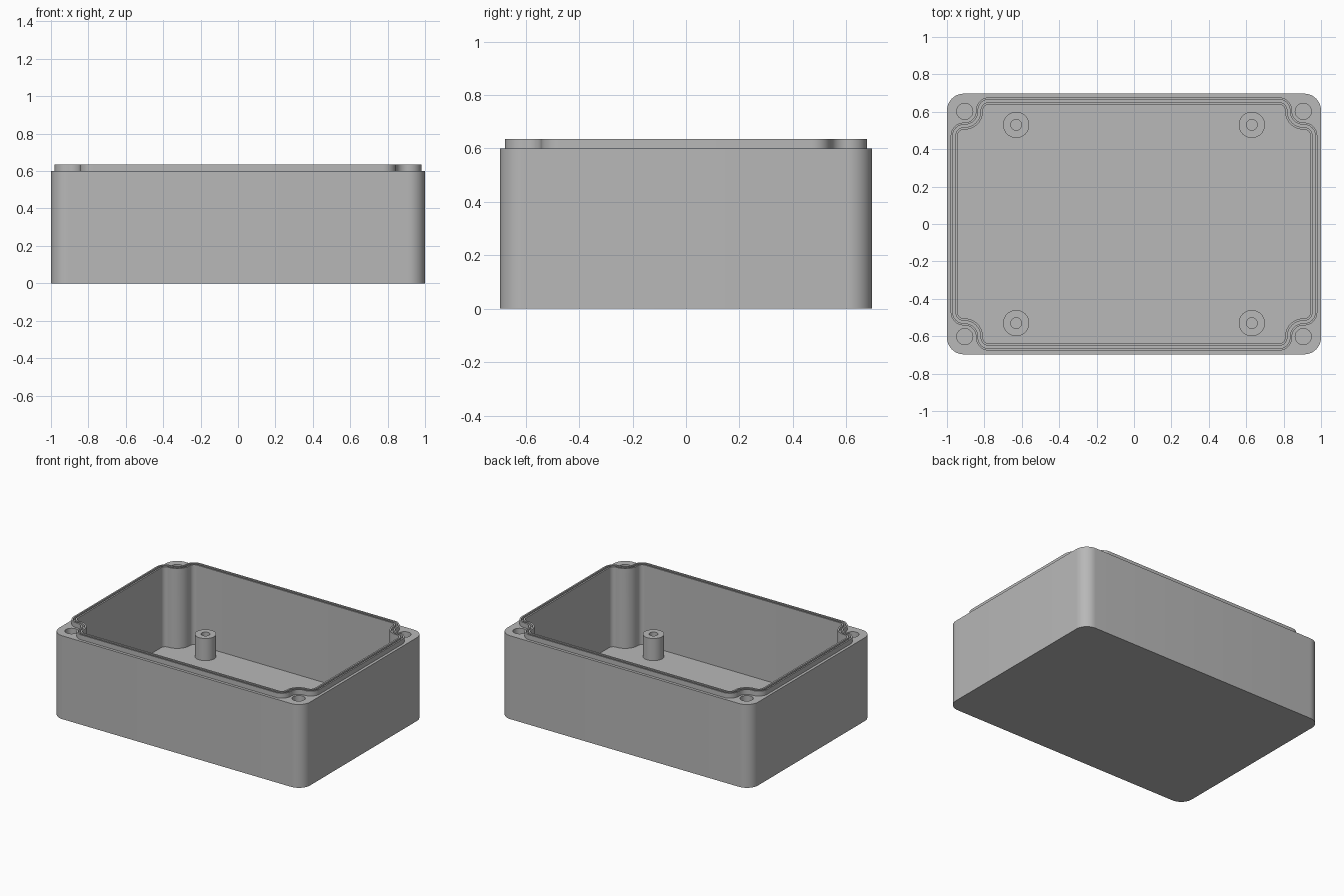
import bpy, bmesh
from math import sin, cos, radians, tau

if "Cube" in bpy.data.objects:
    bpy.data.objects.remove(bpy.data.objects["Cube"], do_unlink=True)

# Main dimensions
HX, HY, BODY_H, LIP_H = 1.0, 0.697, 0.6, 0.635
CORNER_R, FLOOR = 0.09, 0.06
LIP_X, LIP_Y, LIP_R = 0.98, 0.677, 0.07
SCREW_X, SCREW_Y, SCREW_R, NOTCH_R = 0.905, 0.602, 0.043, 0.06
WALL = 0.037

grey = bpy.data.materials.new("box grey")
grey.use_nodes = True
colour = (0.48, 0.48, 0.48, 1)
grey.diffuse_color = colour
grey.node_tree.nodes["Principled BSDF"].inputs["Base Color"].default_value = colour


def arc(cx, cy, r, start, end, steps=10):
    angles = [radians(start + (end - start) * i / steps) for i in range(steps + 1)]
    return [(cx + r * cos(a), cy + r * sin(a)) for a in angles]


def four_way(quarter):
    """Mirror one corner into a closed outline."""
    points = []
    for sx, sy in ((1, 1), (-1, 1), (-1, -1), (1, -1)):
        part = quarter if sx * sy > 0 else quarter[::-1]
        points += [(sx * x, sy * y) for x, y in part]
    return points


def rounded_outline():
    return four_way(arc(HX - CORNER_R, HY - CORNER_R, CORNER_R, 0, 90))


def notched_outline(inset):
    """Rectangle that bends inward around the corner screws."""
    r = LIP_R - inset
    quarter = arc(LIP_X - LIP_R, SCREW_Y - NOTCH_R - LIP_R, r, 0, 90)
    quarter += arc(SCREW_X, SCREW_Y, NOTCH_R + inset, 270, 180)
    quarter += arc(SCREW_X - NOTCH_R - LIP_R, LIP_Y - LIP_R, r, 0, 90)
    return four_way(quarter)


def circle(cx, cy, r, steps=40):
    return [(cx + r * cos(tau * i / steps), cy + r * sin(tau * i / steps))
            for i in range(steps)]


def loft(bm, rings, loop=False):
    """Bridge (outline, height) rings; cap both ends unless looped."""
    rows = [[bm.verts.new((x, y, z)) for x, y in outline] for outline, z in rings]
    pairs = list(zip(rows, rows[1:]))
    if loop:
        pairs.append((rows[-1], rows[0]))
    else:
        bm.faces.new(rows[0][::-1])
        bm.faces.new(rows[-1])
    for low, high in pairs:
        for i in range(len(low)):
            j = (i + 1) % len(low)
            bm.faces.new((low[i], low[j], high[j], high[i]))


def finish(bm, name):
    bmesh.ops.recalc_face_normals(bm, faces=bm.faces)
    mesh = bpy.data.meshes.new(name)
    bm.to_mesh(mesh)
    bm.free()
    mesh.materials.append(grey)
    obj = bpy.data.objects.new(name, mesh)
    bpy.context.collection.objects.link(obj)
    return obj


def activate(obj):
    bpy.ops.object.select_all(action='DESELECT')
    obj.select_set(True)
    bpy.context.view_layer.objects.active = obj


def smooth(obj):
    activate(obj)
    bpy.ops.object.shade_smooth_by_angle(angle=radians(30))


corners = [(sx, sy) for sx in (-1, 1) for sy in (-1, 1)]

# Box body, hollowed and drilled by one cutter
bm = bmesh.new()
loft(bm, [(rounded_outline(), 0), (rounded_outline(), BODY_H)])
body = finish(bm, "box_body")

bm = bmesh.new()
cavity = notched_outline(WALL)
loft(bm, [(cavity, FLOOR), (cavity, BODY_H + 0.2)])
for sx, sy in corners:
    hole = circle(sx * SCREW_X, sy * SCREW_Y, SCREW_R)
    loft(bm, [(hole, BODY_H - 0.3), (hole, BODY_H + 0.2)])
cutter = finish(bm, "cavity_cutter")
cutter.hide_render = True

cut = body.modifiers.new("hollow", 'BOOLEAN')
cut.operation = 'DIFFERENCE'
cut.solver = 'EXACT'
cut.object = cutter
activate(body)
bpy.ops.object.modifier_apply(modifier=cut.name)
bpy.data.objects.remove(cutter, do_unlink=True)
smooth(body)

# Raised rim with a sealing groove
groove_z = LIP_H - 0.02
profile = [(0, BODY_H), (0, LIP_H), (0.011, LIP_H), (0.011, groove_z),
           (0.025, groove_z), (0.025, LIP_H), (WALL, LIP_H), (WALL, BODY_H)]
bm = bmesh.new()
loft(bm, [(notched_outline(d), z) for d, z in profile], loop=True)
smooth(finish(bm, "sealing_rim"))

# Four standoffs with blind screw holes
for sx, sy in corners:
    bm = bmesh.new()
    steps = [(0.07, FLOOR), (0.07, 0.22), (0.029, 0.22), (0.029, 0.1)]
    loft(bm, [(circle(sx * 0.63, sy * 0.53, r), z) for r, z in steps])
    side = ("left" if sx > 0 else "right") + ("_back" if sy > 0 else "_front")
    smooth(finish(bm, "standoff_" + side))
